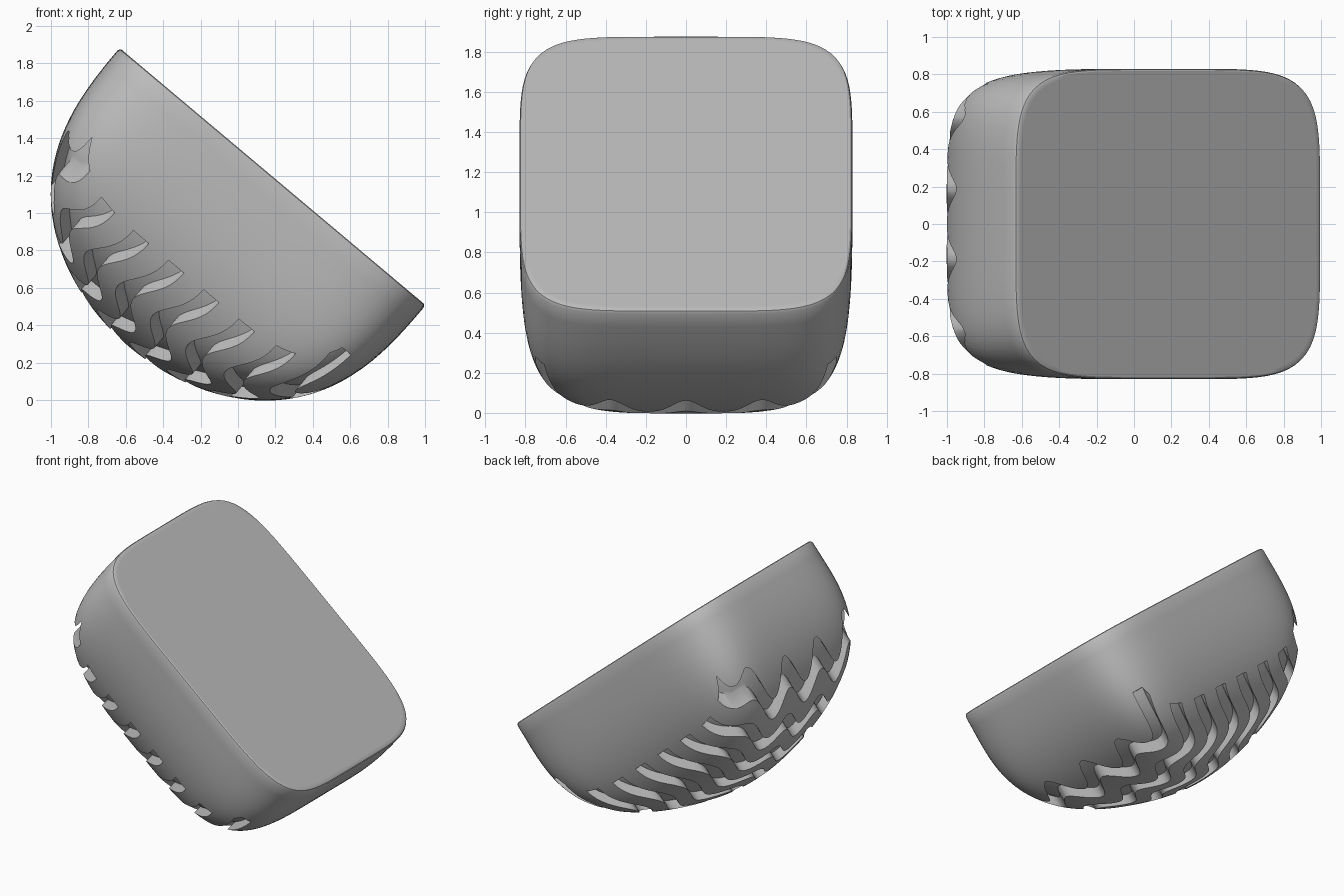
import bpy
import bmesh
from math import atan2, cos, pi, sin

cube = bpy.data.objects.get("Cube")
if cube:
    bpy.data.objects.remove(cube, do_unlink=True)

LENGTH, WIDTH, DEPTH = 1.069, 0.83, 1.19   # half length, half width, bowl depth
TILT = atan2(1.37, 1.63)
CENTRE = (0.185, 0, 1.195)

grey = bpy.data.materials.new("neutral grey")
grey.use_nodes = True
grey.diffuse_color = (0.5, 0.5, 0.5, 1)
grey.node_tree.nodes["Principled BSDF"].inputs["Base Color"].default_value = (0.5, 0.5, 0.5, 1)


def add_object(name, bm):
    bmesh.ops.recalc_face_normals(bm, faces=bm.faces)
    mesh = bpy.data.meshes.new(name)
    bm.to_mesh(mesh)
    bm.free()
    mesh.materials.append(grey)
    obj = bpy.data.objects.new(name, mesh)
    obj.location = CENTRE
    obj.rotation_euler = (0, TILT, 0)
    bpy.context.collection.objects.link(obj)
    return obj


def bowl(name, a, b, depth, start, rings=48, sides=160):
    """Closed bowl with a rounded-square section and a flat lid."""
    # Flat lid border and softened rim, then fuller curves across than along
    profile = [(start + d, s, s) for d, s in
               ((0, 0.965), (0, 0.985), (0.005, 0.994), (0.018, 1.0))]
    for i in range(1, rings):
        phi = i / rings * pi / 2
        t = sin(phi) ** (2 / 2.8)
        if t * depth > start + 0.03:
            profile.append((t * depth, cos(phi), (1 - t ** 3.2) ** 0.5))
    bm = bmesh.new()
    loops = []
    for d, s_long, s_wide in profile:
        t = d / depth
        p = 2.2 + (3.1 + 12 * t * t) * (1 - t * t) ** 1.5   # corner squareness
        loop = []
        for j in range(sides):
            ang = 2 * pi * j / sides
            r = (abs(cos(ang)) ** p + abs(sin(ang)) ** p) ** (-1 / p)
            loop.append(bm.verts.new((a * s_long * r * cos(ang), b * s_wide * r * sin(ang), -d)))
        loops.append(loop)
    for top, low in zip(loops, loops[1:]):
        for j in range(sides):
            k = (j + 1) % sides
            bm.faces.new((top[j], top[k], low[k], low[j]))
    bm.faces.new(loops[0])
    pole = bm.verts.new((0, 0, -depth))
    for j in range(sides):
        bm.faces.new((loops[-1][j], loops[-1][(j + 1) % sides], pole))
    return add_object(name, bm)


def zigzag_cutters(name):
    """Eight parallel wavy prisms that carve the tread."""
    bm = bmesh.new()
    half, steps = 0.75, 80
    for k in range(8):
        middle = -0.88 + 0.245 * k
        rows = []
        for i in range(steps + 1):
            v = -half + 2 * half * i / steps
            u = middle + 0.06 * cos(4 * pi * v / half)
            rows.append([bm.verts.new((u + side, v, z)) for side, z in
                         ((-0.054, -0.46), (0.054, -0.46), (0.054, -1.4), (-0.054, -1.4))])
        for one, two in zip(rows, rows[1:]):
            for j in range(4):
                n = (j + 1) % 4
                bm.faces.new((one[j], one[n], two[n], two[j]))
        bm.faces.new(rows[0])
        bm.faces.new(rows[-1])
    return add_object(name, bm)


def combine(target, tool, operation):
    mod = target.modifiers.new(operation.lower(), 'BOOLEAN')
    mod.object, mod.operation, mod.solver = tool, operation, 'EXACT'
    bpy.ops.object.select_all(action='DESELECT')
    bpy.context.view_layer.objects.active = target
    target.select_set(True)
    bpy.ops.object.modifier_apply(modifier=mod.name)
    bpy.data.objects.remove(tool, do_unlink=True)


# Outer shell carved by the grooves, then filled with a smaller core as groove floor
body = bowl("treaded_bowl", LENGTH, WIDTH, DEPTH, 0)
combine(body, zigzag_cutters("groove_cutter"), 'DIFFERENCE')
core = bowl("groove_floor", LENGTH - 0.045, WIDTH - 0.035, DEPTH - 0.065, 0.04)
combine(body, core, 'UNION')
bpy.ops.object.shade_smooth_by_angle(angle=pi / 6)
